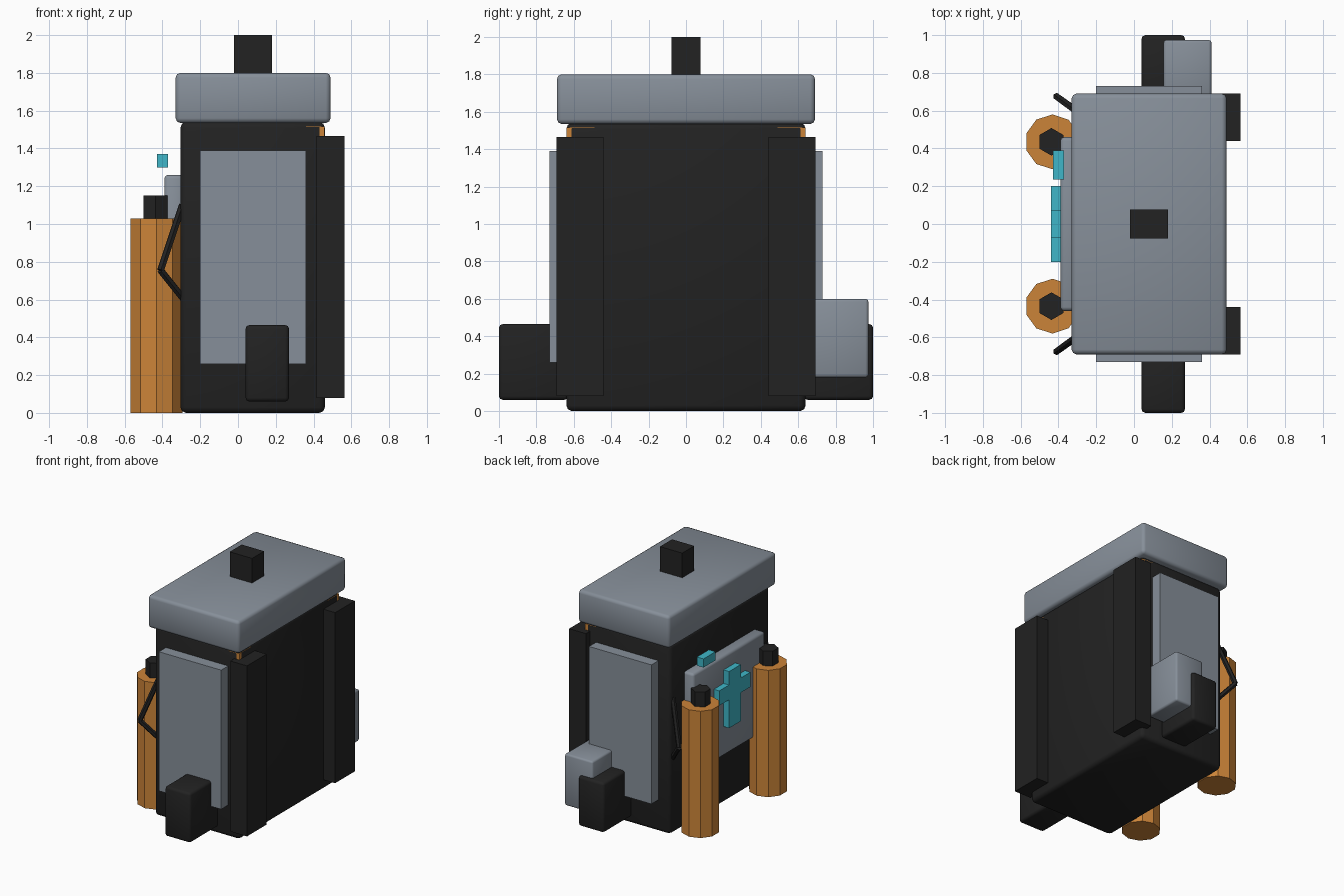
import bpy
import math
from mathutils import Vector

cube = bpy.data.objects.get("Cube")
if cube:
    bpy.data.objects.remove(cube, do_unlink=True)


def material(name, rgb):
    m = bpy.data.materials.new(name)
    m.use_nodes = True
    m.diffuse_color = (*rgb, 1)
    m.node_tree.nodes["Principled BSDF"].inputs["Base Color"].default_value = (*rgb, 1)
    return m


BLACK = material("soft black", (0.016, 0.016, 0.016))
GREY = material("blue grey", (0.24, 0.275, 0.32))
ORANGE = material("orange", (0.6, 0.23, 0.04))
CYAN = material("cyan", (0.05, 0.47, 0.58))


def box(name, mat, x, y, z, bevel=0):
    """Box from (min, max) ranges, optionally with soft bevelled edges."""
    spans = [sorted(r) for r in (x, y, z)]
    bpy.ops.mesh.primitive_cube_add(size=1, location=[sum(r) / 2 for r in spans])
    ob = bpy.context.object
    ob.name = name
    ob.scale = [r[1] - r[0] for r in spans]
    bpy.ops.object.transform_apply(location=False, rotation=False, scale=True)
    ob.data.materials.append(mat)
    if bevel:
        mod = ob.modifiers.new("soft_edges", "BEVEL")
        mod.width = bevel
        mod.segments = 2
        bpy.ops.object.modifier_apply(modifier=mod.name)
        bpy.ops.object.shade_smooth_by_angle(angle=math.radians(50))
    return ob


def cylinder(name, mat, sides, radius, x, y, z):
    bpy.ops.mesh.primitive_cylinder_add(vertices=sides, radius=radius, depth=z[1] - z[0],
                                        location=(x, y, sum(z) / 2))
    ob = bpy.context.object
    ob.name = name
    ob.data.materials.append(mat)


def rod(name, mat, a, b, radius):
    """Thin six-sided rod between two points."""
    a, b = Vector(a), Vector(b)
    bpy.ops.mesh.primitive_cylinder_add(vertices=6, radius=radius, depth=(b - a).length,
                                        location=(a + b) / 2)
    ob = bpy.context.object
    ob.name = name
    ob.rotation_euler = (b - a).to_track_quat("Z", "Y").to_euler()
    ob.data.materials.append(mat)


# Main pack, lid and top handle
box("pack_body", BLACK, (-0.305, 0.46), (-0.64, 0.64), (0, 1.54), 0.03)
box("lid", GREY, (-0.33, 0.49), (-0.69, 0.69), (1.535, 1.8), 0.025)
box("top_handle", BLACK, (-0.02, 0.18), (-0.077, 0.077), (1.79, 2.0))

# Outer panel with cross emblem and floating tag
box("outer_panel", GREY, (-0.39, -0.29), (-0.46, 0.46), (0.45, 1.26), 0.02)
box("cross_upright", CYAN, (-0.44, -0.385), (-0.075, 0.075), (0.69, 1.15))
box("cross_arm", CYAN, (-0.439, -0.386), (-0.2, 0.2), (0.92, 1.04))
box("tag", CYAN, (-0.43, -0.37), (0.235, 0.39), (1.3, 1.37))

# Parts repeated at both ends
for side, s in (("front", -1), ("back", 1)):
    box(side + "_panel", GREY, (-0.2, 0.36), (s * 0.6, s * 0.73), (0.26, 1.39))
    box(side + "_strap", BLACK, (0.415, 0.565), (s * 0.44, s * 0.692), (0.08, 1.465))
    box(side + "_strap_anchor", ORANGE, (0.36, 0.459), (s * 0.49, s * 0.639), (1.36, 1.515))
    box(side + "_pouch", BLACK, (0.04, 0.27), (s * 0.63, s * 1.0), (0.06, 0.465), 0.02)
    cylinder(side + "_canister", ORANGE, 10, 0.145, -0.432, s * 0.435, (0, 1.03))
    cylinder(side + "_canister_cap", BLACK, 6, 0.073, -0.437, s * 0.435, (1.02, 1.15))
    knee = (-0.41, s * 0.675, 0.755)
    rod(side + "_cord_upper", BLACK, (-0.295, s * 0.59, 1.1), knee, 0.02)
    rod(side + "_cord_lower", BLACK, knee, (-0.29, s * 0.59, 0.605), 0.02)

# Extra box on the back
box("back_utility_box", GREY, (0.157, 0.41), (0.65, 0.975), (0.18, 0.6), 0.015)
